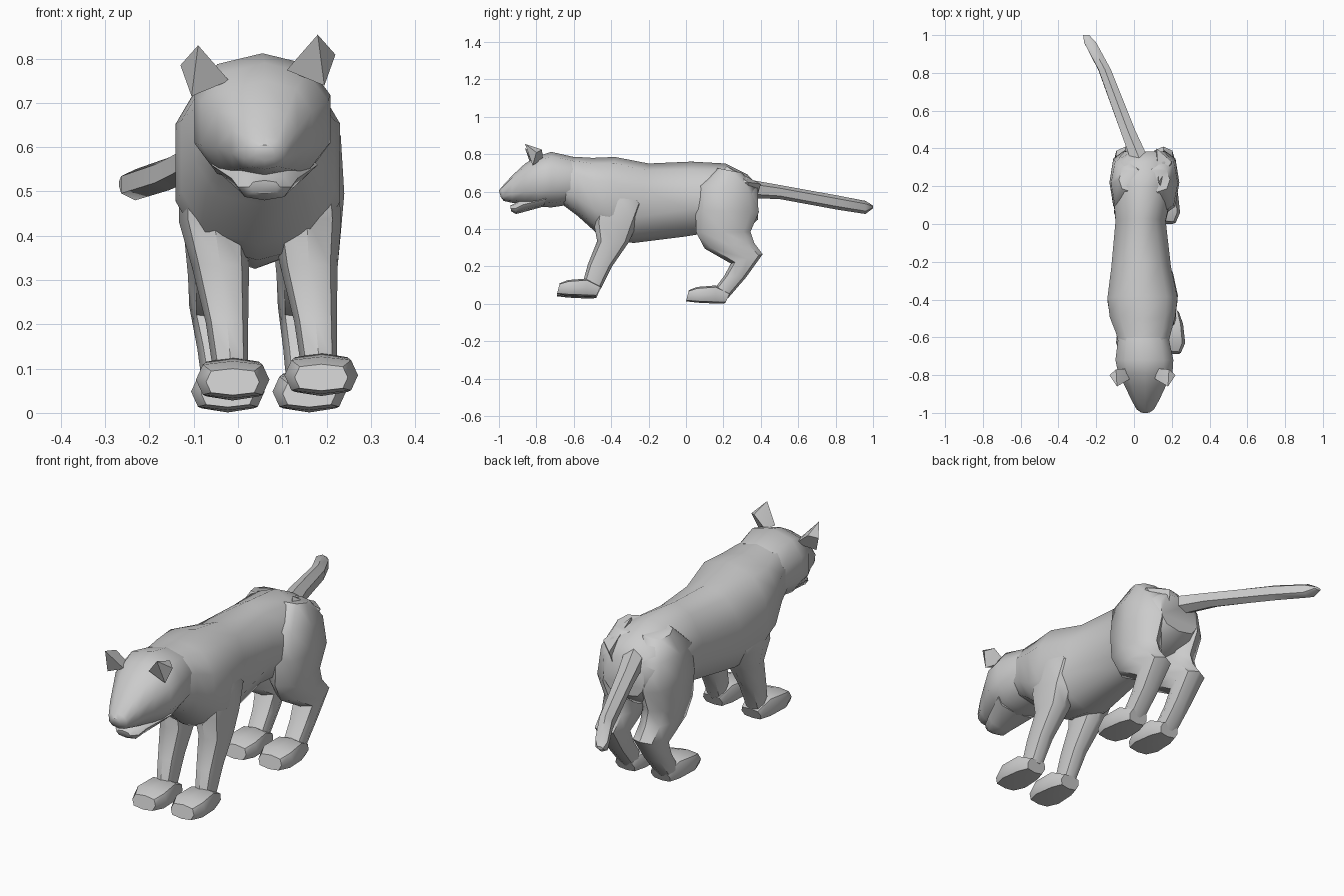
import bpy, bmesh, math
from mathutils import Vector


def finish(name, bm, angle):
    bmesh.ops.recalc_face_normals(bm, faces=bm.faces)
    me = bpy.data.meshes.new(name)
    bm.to_mesh(me)
    bm.free()
    ob = bpy.data.objects.new(name, me)
    bpy.context.collection.objects.link(ob)
    bpy.ops.object.select_all(action='DESELECT')
    ob.select_set(True)
    bpy.context.view_layer.objects.active = ob
    bpy.ops.object.shade_smooth_by_angle(angle=math.radians(angle))
    return ob


def power(v, p):
    return math.copysign(abs(v) ** p, v) if abs(v) > 1e-6 else 0.0


def loft(name, rings, sides=8, p=0.85, angle=48):
    """Skin sections; each is (y1, z1, y2, z2, centre x, half width[, squareness])."""
    bm = bmesh.new()
    loops = []
    for y1, z1, y2, z2, cx, hw, *own in rings:
        q = own[0] if own else p
        a, b = Vector((cx, y1, z1)), Vector((cx, y2, z2))
        mid, half = (a + b) / 2, (a - b) / 2
        loop = []
        for i in range(sides):
            t = 2 * math.pi * i / sides
            co = mid + half * power(math.cos(t), q)
            co.x += hw * power(math.sin(t), q)
            loop.append(bm.verts.new(co))
        loops.append(loop)
    for lo, hi in zip(loops, loops[1:]):
        for i in range(sides):
            j = (i + 1) % sides
            bm.faces.new((lo[i], lo[j], hi[j], hi[i]))
    bm.faces.new(loops[0])
    bm.faces.new(loops[-1])
    return finish(name, bm, angle)


def hull(name, pts):
    bm = bmesh.new()
    for co in pts:
        bm.verts.new(co)
    bmesh.ops.convex_hull(bm, input=bm.verts)
    return finish(name, bm, 25)


# torso, from neck to rump, with a ridged back
loft("torso", [
    (-.66, .785, -.66, .53, .05, .13),
    (-.58, .785, -.58, .47, .05, .15),
    (-.50, .78, -.48, .38, .045, .18),
    (-.38, .785, -.42, .345, .045, .193),
    (-.20, .75, -.28, .325, .038, .165, .9),
    (.03, .76, 0, .36, .035, .14, 1.1),
    (.21, .75, .12, .38, .045, .165, 1.0),
    (.33, .69, .30, .38, .055, .165),
    (.385, .63, .385, .45, .055, .11)], sides=10, p=.78)

# head with a narrow muzzle, and lower jaw
loft("head", [
    (-.60, .785, -.62, .53, .05, .14),
    (-.72, .812, -.72, .515, .055, .16),
    (-.79, .79, -.79, .52, .06, .15),
    (-.86, .75, -.86, .53, .06, .112),
    (-.93, .685, -.93, .54, .06, .078),
    (-.985, .625, -.975, .55, .06, .048),
    (-1.0, .605, -.99, .57, .06, .025)], sides=10, p=.85)
loft("jaw", [
    (-.74, .60, -.76, .52, .06, .12),
    (-.87, .57, -.87, .49, .06, .075),
    (-.91, .54, -.91, .48, .06, .06),
    (-.94, .525, -.935, .495, .06, .035)])

# ears, mirrored across the tilted head
for side, label in ((-1, "left"), (1, "right")):
    dz = .012 * side + .012
    ear = [(.065, -.82, .75), (.15, -.82, .715), (.175, -.80, .785),
           (.135, -.86, .83), (.14, -.77, .80), (.08, -.765, .75)]
    hull(label + "_ear", [(.045 + side * x, y, z + dz) for x, y, z in ear])

# tail, swinging to one side
loft("tail", [
    (.33, .665, .33, .565, .035, .055),
    (.50, .635, .50, .56, -.035, .045),
    (.82, .577, .81, .503, -.155, .037),
    (.96, .55, .96, .48, -.232, .036),
    (1.0, .525, 1.0, .51, -.253, .018)], sides=6)

# legs: side-view section, middle x, offset to each side, half width
front = [
    (-.43, .72, -.34, .70, .045, .07, .06),
    (-.48, .56, -.22, .53, .046, .10, .08),
    (-.495, .44, -.265, .42, .05, .105, .078),
    (-.475, .335, -.305, .33, .06, .10, .065),
    (-.525, .21, -.395, .20, .075, .10, .048),
    (-.55, .12, -.455, .08, .083, .10, .04)]
hind = [
    (.17, .725, .30, .70, .055, .07, .065),
    (.06, .63, .37, .62, .055, .092, .085),
    (.05, .50, .39, .49, .055, .105, .08),
    (.055, .38, .345, .385, .055, .10, .075),
    (.10, .295, .365, .325, .055, .10, .068),
    (.24, .215, .41, .265, .055, .10, .065),
    (.205, .15, .32, .14, .06, .097, .055),
    (.16, .09, .225, .03, .065, .095, .05)]
paw = [
    (-.455, .09, -.48, .035, .05),
    (-.53, .13, -.53, .033, .072),
    (-.63, .122, -.63, .038, .083),
    (-.675, .105, -.69, .045, .06)]
for side, label in ((-1, "left"), (1, "right")):
    for name, rings in (("front_leg", front), ("hind_leg", hind)):
        loft(f"{label}_{name}", [(a, b, c, d, m + side * o, w)
                                 for a, b, c, d, m, o, w in rings])
    for name, dy, dz, x in (("front_paw", 0, .005 * side, .088 + side * .1),
                            ("hind_paw", .69, -.032, .069 + side * .092)):
        loft(f"{label}_{name}", [(a + dy, b + dz, c + dy, d + dz, x, w)
                                 for a, b, c, d, w in paw], p=.6)

# raised right hip
hull("hip", [(.19, .12, .64), (.12, .40, .64), (.20, .33, .65),
             (.13, .22, .735), (.15, .15, .56), (.10, .36, .5)])
